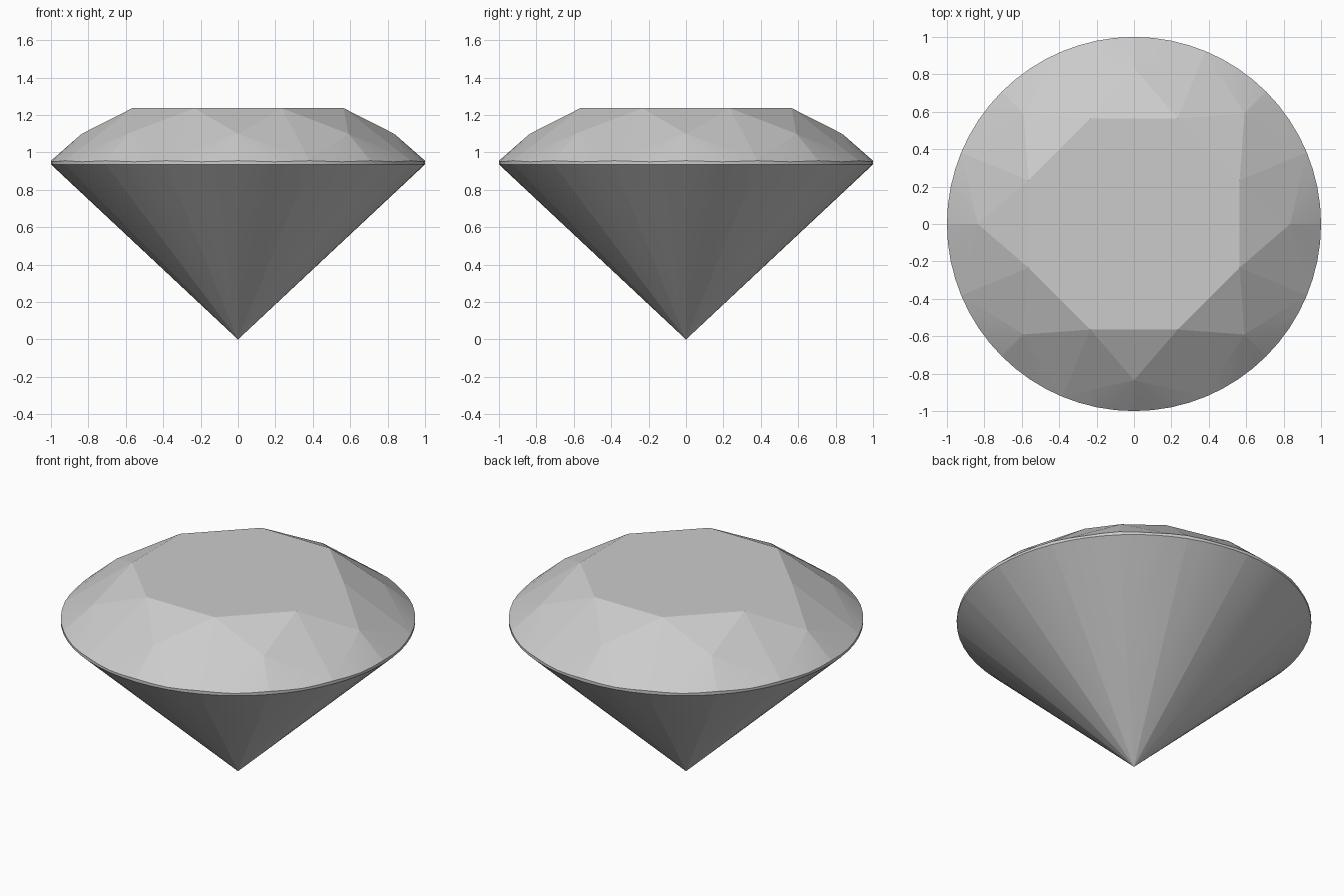
import bpy, bmesh
from math import cos, sin, radians, pi

if "Cube" in bpy.data.objects:
    bpy.data.objects.remove(bpy.data.objects["Cube"])

SIDES = 8            # symmetry of the cut
STEPS = 4            # girdle segments per half facet (22.5 degrees)
N = SIDES * 2 * STEPS

bm = bmesh.new()
group = {}           # facet group of each face: shading blends only inside a group


def ring_point(r, angle, z):
    return bm.verts.new((r * cos(angle), r * sin(angle), z))


def facet(name, *verts):
    group[bm.faces.new(verts)] = name


# Rings of vertices: table corners, star points, girdle top and bottom, culet
table = [ring_point(0.611, radians(45 * i + 22.5), 1.237) for i in range(SIDES)]
star = [ring_point(0.835, radians(45 * i), 1.10) for i in range(SIDES)]
angles = [2 * pi * i / N for i in range(N)]
top = [ring_point(1.0, a, 0.953 + 0.003 * cos(16 * a)) for a in angles]
bottom = [ring_point(1.0, a, 0.936) for a in angles]
culet = bm.verts.new((0, 0, 0))

# Table
facet("table", *table)

# Crown: star facets and split kites
for i in range(SIDES):
    nxt = (i + 1) % SIDES
    corner = top[(2 * i + 1) * STEPS]
    facet(("star", i), table[i - 1], star[i], table[i])
    facet(("kite_a", i), table[i], star[i], corner)
    facet(("kite_b", i), table[i], corner, star[nxt])

# Crown half facets, girdle band and pavilion
for j in range(N):
    k = (j + 1) % N
    sector = j // STEPS
    point = star[((sector + 1) // 2) % SIDES]
    facet(("half", sector), point, top[j], top[k])
    facet("girdle", top[j], bottom[j], bottom[k], top[k])
    facet(("pavilion", sector), bottom[j], culet, bottom[k])

# Crisp facet borders
for face in bm.faces:
    face.smooth = True
for edge in bm.edges:
    a, b = edge.link_faces
    edge.smooth = group[a] == group[b]

bmesh.ops.recalc_face_normals(bm, faces=bm.faces[:])
mesh = bpy.data.meshes.new("cut_gem")
bm.to_mesh(mesh)
bm.free()
gem = bpy.data.objects.new("cut_gem", mesh)
bpy.context.collection.objects.link(gem)
